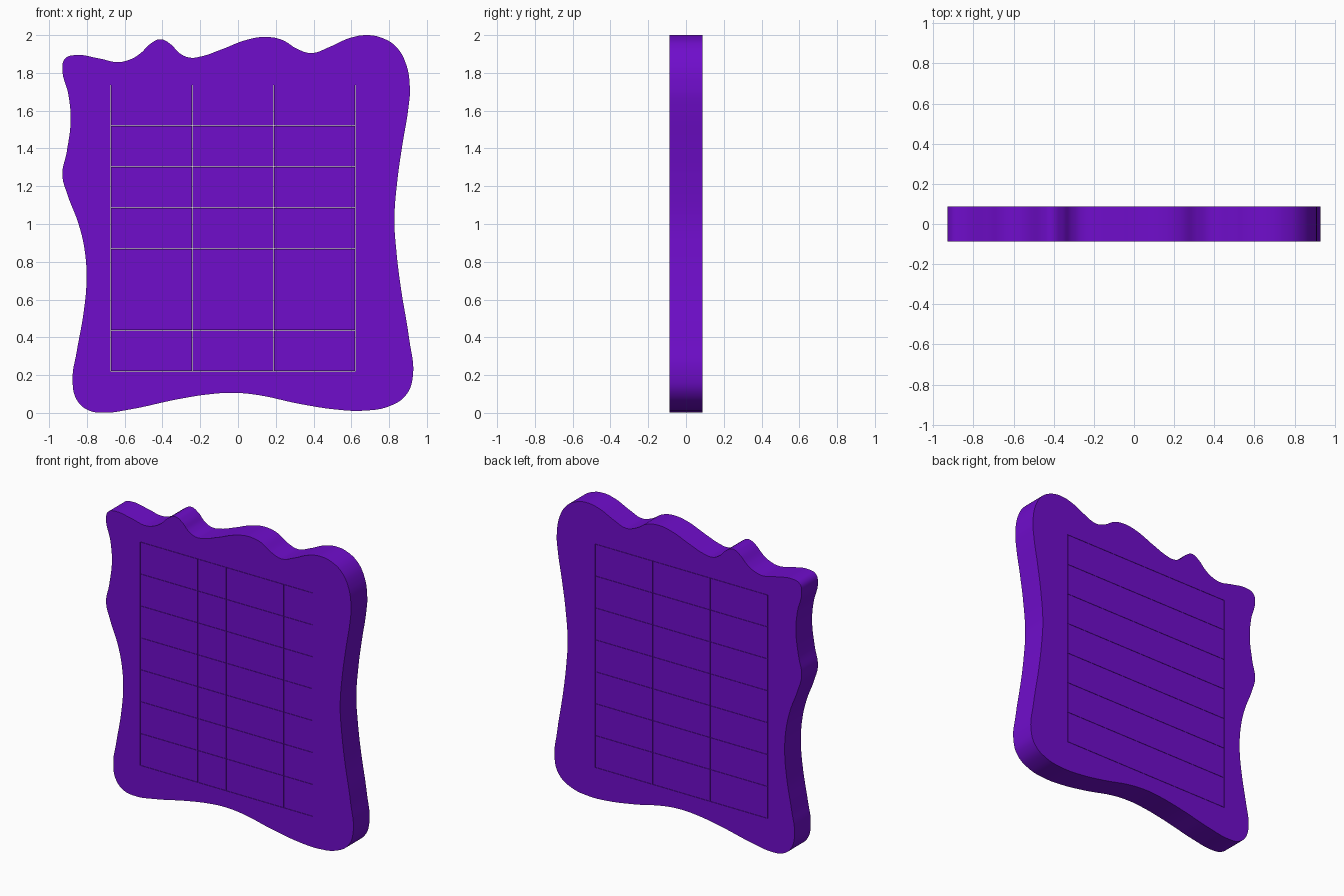
import bpy, bmesh, math

if "Cube" in bpy.data.objects:
    bpy.data.objects.remove(bpy.data.objects["Cube"])

HALF = 0.087                     # half thickness
X0, X1, Z0, Z1 = -0.674, 0.621, 0.22, 1.736   # tiled field
COLS, ROWS, GAP = 6, 7, 0.002

OUTLINE = [
    (-0.93, 1.835), (-0.897, 1.68), (-0.886, 1.55), (-0.907, 1.38), (-0.93, 1.26),
    (-0.902, 1.153), (-0.844, 1.0), (-0.812, 0.862), (-0.802, 0.704), (-0.817, 0.534),
    (-0.854, 0.323), (-0.876, 0.175), (-0.854, 0.07), (-0.796, 0.016), (-0.71, 0.001),
    (-0.574, 0.018), (-0.31, 0.074), (-0.14, 0.1), (-0.024, 0.106), (0.103, 0.095),
    (0.325, 0.048), (0.537, 0.016), (0.67, 0.012), (0.80, 0.035), (0.89, 0.095),
    (0.926, 0.196), (0.907, 0.386), (0.86, 0.677), (0.838, 0.862), (0.828, 1.02),
    (0.844, 1.233), (0.87, 1.418), (0.902, 1.614), (0.91, 1.72), (0.886, 1.857),
    (0.833, 1.942), (0.765, 1.984), (0.685, 2.0), (0.59, 1.984), (0.484, 1.937),
    (0.389, 1.905), (0.315, 1.926), (0.235, 1.974), (0.156, 1.99), (0.061, 1.979),
    (-0.098, 1.92), (-0.188, 1.889), (-0.257, 1.881), (-0.31, 1.905), (-0.357, 1.952),
    (-0.41, 1.978), (-0.458, 1.958), (-0.521, 1.9), (-0.574, 1.87), (-0.638, 1.857),
    (-0.733, 1.876), (-0.865, 1.894), (-0.913, 1.878),
]

purple = bpy.data.materials.new("purple")
purple.diffuse_color = (0.16, 0.004, 0.6, 1)
purple.use_nodes = True
purple.node_tree.nodes["Principled BSDF"].inputs["Base Color"].default_value = purple.diffuse_color

# Wavy slab with a rectangular opening for the tiles
curve = bpy.data.curves.new("wavy_slab", 'CURVE')
curve.dimensions, curve.fill_mode, curve.extrude = '2D', 'BOTH', HALF
curve.resolution_u = 6
edge = curve.splines.new('BEZIER')
edge.bezier_points.add(len(OUTLINE) - 1)
for bp, (x, z) in zip(edge.bezier_points, OUTLINE):
    bp.co = (x, z, 0)
    bp.handle_left_type = bp.handle_right_type = 'AUTO'
edge.use_cyclic_u = True
hole = curve.splines.new('POLY')
hole.points.add(3)
h = GAP / 2
for p, (x, z) in zip(hole.points, [(X0 - h, Z0 - h), (X1 + h, Z0 - h), (X1 + h, Z1 + h), (X0 - h, Z1 + h)]):
    p.co = (x, z, 0, 1)
hole.use_cyclic_u = True
slab = bpy.data.objects.new("wavy_slab", curve)
bpy.context.collection.objects.link(slab)
slab.rotation_euler.x = math.pi / 2
bpy.context.view_layer.objects.active = slab
slab.select_set(True)
bpy.ops.object.convert(target='MESH')
slab = bpy.context.object
bm = bmesh.new()
bm.from_mesh(slab.data)
bmesh.ops.remove_doubles(bm, verts=bm.verts, dist=1e-5)
bmesh.ops.recalc_face_normals(bm, faces=bm.faces)
bm.to_mesh(slab.data)
bm.free()
bpy.ops.object.shade_smooth_by_angle(angle=math.radians(40))
slab.data.materials.clear()
slab.data.materials.append(purple)

# Flush tiles divided by hairline slits
dx, dz = (X1 - X0) / COLS, (Z1 - Z0) / ROWS
bpy.ops.mesh.primitive_cube_add(size=1)
tiles = bpy.context.object
tiles.name = "tile_grid"
for v in tiles.data.vertices:
    v.co = (v.co.x * (dx - GAP), v.co.y * 2 * HALF, v.co.z * (dz - GAP))
tiles.location = (X0 + dx / 2, 0, Z0 + dz / 2)
for name, count, offset in (("columns", COLS, (dx, 0, 0)), ("rows", ROWS, (0, 0, dz))):
    arr = tiles.modifiers.new(name, 'ARRAY')
    arr.count = count
    arr.use_relative_offset = False
    arr.use_constant_offset = True
    arr.constant_offset_displace = offset
tiles.data.materials.append(purple)
